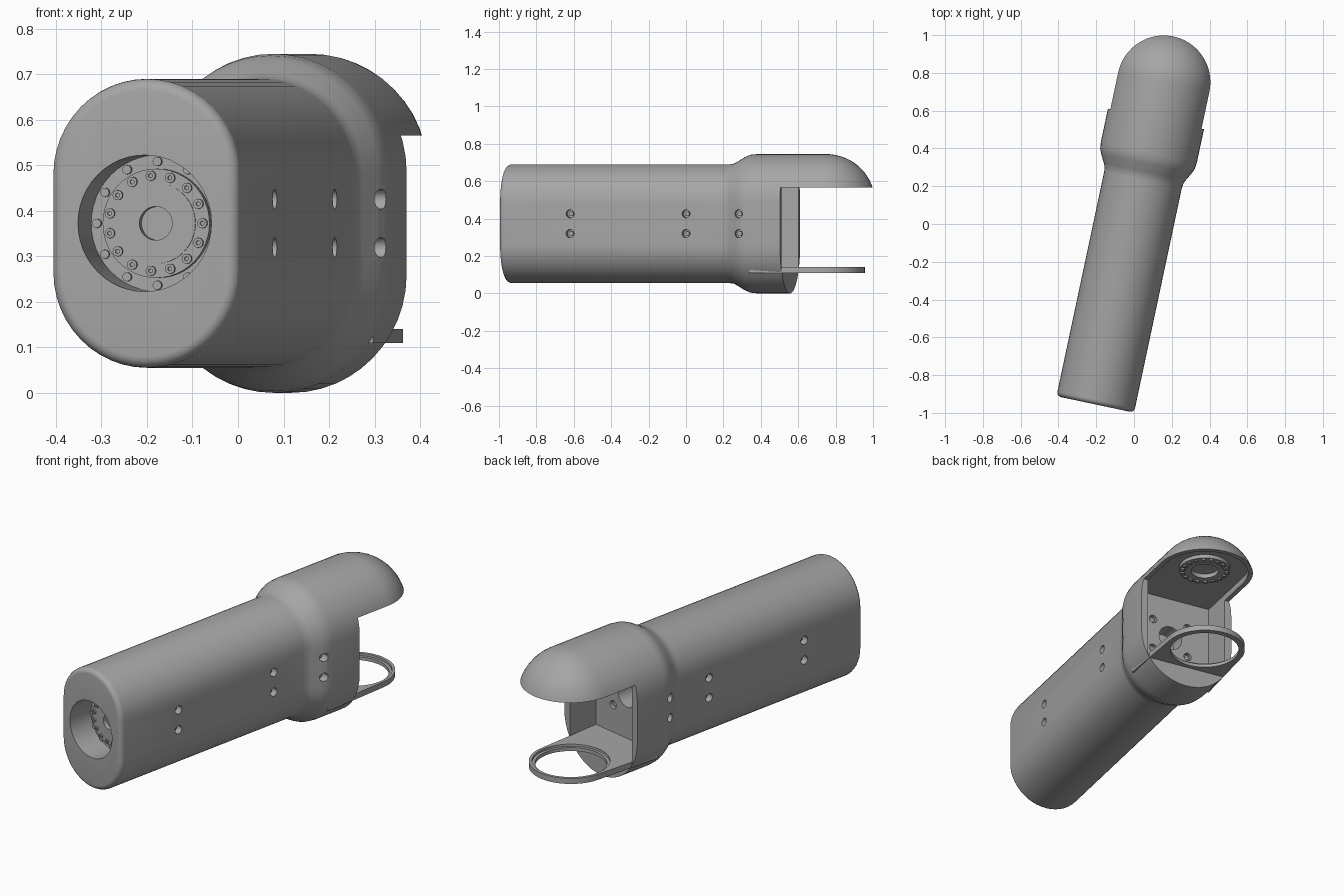
import bpy, bmesh, math
from mathutils import Matrix, Vector

if "Cube" in bpy.data.objects:
    bpy.data.objects.remove(bpy.data.objects["Cube"], do_unlink=True)

MID = 0.3725          # height of the arm's axis
END = 1.744           # distance from front face to wrist pivot
PLACE = Matrix.Translation((-0.205, -0.955, 0)) @ Matrix.Rotation(math.radians(-12), 4, "Z")

grey = bpy.data.materials.new("satin grey")
grey.use_nodes = True
colour = (0.38, 0.38, 0.38, 1)
grey.diffuse_color = colour
grey.node_tree.nodes["Principled BSDF"].inputs["Base Color"].default_value = colour


def make(name, bm):
    bmesh.ops.recalc_face_normals(bm, faces=bm.faces)
    mesh = bpy.data.meshes.new(name)
    bm.to_mesh(mesh)
    bm.free()
    mesh.materials.append(grey)
    obj = bpy.data.objects.new(name, mesh)
    bpy.context.collection.objects.link(obj)
    return obj


def cylinder(bm, axis, centre, radius, length, sides=32):
    turn = Vector((0, 0, 1)).rotation_difference(Vector(axis)).to_matrix().to_4x4()
    bmesh.ops.create_cone(bm, cap_ends=True, segments=sides, radius1=radius, radius2=radius,
                          depth=length, matrix=Matrix.Translation(centre) @ turn)


def prism(bm, outline, z0, z1):
    low = [bm.verts.new((x, y, z0)) for x, y in outline]
    high = [bm.verts.new((x, y, z1)) for x, y in outline]
    n = len(outline)
    bm.faces.new(low)
    bm.faces.new(high)
    for i in range(n):
        j = (i + 1) % n
        bm.faces.new((low[i], low[j], high[j], high[i]))


def round_ended(half_width, start, radius, steps=40):
    arc = [(radius * math.cos(math.pi * i / steps), END + radius * math.sin(math.pi * i / steps))
           for i in range(steps + 1)]
    return [(-half_width, start), (half_width, start)] + arc


def cut(target, bm):
    cutter = make("cutter", bm)
    cutter.hide_render = True
    mod = target.modifiers.new("cut", "BOOLEAN")
    mod.operation, mod.solver, mod.object = "DIFFERENCE", "EXACT", cutter
    bpy.context.view_layer.update()
    result = bpy.data.meshes.new_from_object(
        target.evaluated_get(bpy.context.evaluated_depsgraph_get()))
    target.modifiers.clear()
    target.data = result
    bpy.data.objects.remove(cutter, do_unlink=True)


def section(radius, half_straight, steps=24):
    pts = []
    for side in (1, -1):
        for i in range(steps + 1):
            a = math.pi * i / steps
            pts.append((side * radius * math.cos(a),
                        MID + side * (half_straight + radius * math.sin(a))))
    return pts


# Arm body: stadium sections lofted from the rounded front to the domed wrist
stations = [(0.025 * (1 - math.cos(a)), 0.185 + 0.025 * math.sin(a), 0.1075)
            for a in (math.pi / 2 * i / 5 for i in range(6))]
stations += [(1.215, 0.21, 0.1075), (1.24, 0.213, 0.108), (1.26, 0.222, 0.109),
             (1.305, 0.246, 0.112), (1.33, 0.256, 0.1125), (1.365, 0.26, 0.1125)]
stations += [(END + 0.26 * math.sin(a), 0.26 * math.cos(a), 0.1125)
             for a in (math.pi / 2 * i / 16 for i in range(16))]
bm = bmesh.new()
rings = [[bm.verts.new((x, u, z)) for x, z in section(r, h)] for u, r, h in stations]
for a, b in zip(rings, rings[1:]):
    for i in range(len(a)):
        j = (i + 1) % len(a)
        bm.faces.new((a[i], a[j], b[j], b[i]))
bm.faces.new(rings[0])
bm.faces.new(rings[-1])
body = make("arm_body", bm)

# Open wrist: remove everything behind the side walls and under the dome
bm = bmesh.new()
prism(bm, [(-0.5, 1.545), (0.5, 1.545), (0.5, 2.3), (-0.5, 2.3)], -0.2, 0.565)
cut(body, bm)
bm = bmesh.new()
prism(bm, round_ended(0.222, 1.37, 0.222), 0.13, 0.6)
cut(body, bm)

# Front bore, rear bore, rear bolt holes and side bolt holes
bm = bmesh.new()
cylinder(bm, (0, 1, 0), (0, 0.04, MID), 0.15, 0.2, 48)
cylinder(bm, (0, 1, 0), (0, 1.34, MID), 0.065, 0.12)
corners = [(x, z) for x in (-0.1, 0.1) for z in (MID - 0.085, MID + 0.085)]
for x, z in corners:
    cylinder(bm, (0, 1, 0), (x, 1.37, z), 0.022, 0.04, 20)
side_bolts = [(s, u, r, MID + dz) for s in (-1, 1) for dz in (-0.053, 0.053)
              for u, r in ((0.387, 0.21), (1.021, 0.21), (1.317, 0.25))]
for s, u, r, z in side_bolts:
    cylinder(bm, (1, 0, 0), (s * r, u, z), 0.022, 0.08, 20)
cut(body, bm)

# Bolts seated in those holes
bm = bmesh.new()
for s, u, r, z in side_bolts:
    cylinder(bm, (1, 0, 0), (s * (r - 0.036), u, z), 0.013, 0.02, 12)
for x, z in corners:
    cylinder(bm, (0, 1, 0), (x, 1.35, z), 0.013, 0.02, 12)
body_bolts = make("body_bolts", bm)

# Support ring below the wrist, with a stepped seat
bm = bmesh.new()
prism(bm, round_ended(0.222, 1.37, 0.205), 0.11, 0.14)
ring = make("support_ring", bm)
for radius, z in ((0.175, 0.12), (0.19, 0.178)):
    bm = bmesh.new()
    cylinder(bm, (0, 0, 1), (0, END, z), radius, 0.1, 64)
    cut(ring, bm)


def flange(name, origin, axis, hole, outer, bolt_count, bolt_radius):
    """Bolted drive flange facing along axis, with its back at origin."""
    origin, axis = Vector(origin), Vector(axis)
    bm = bmesh.new()
    cylinder(bm, axis, origin + axis * 0.008, outer, 0.024, 48)
    disc = make(name, bm)
    bm = bmesh.new()
    cylinder(bm, axis, origin, hole, 0.2)
    cut(disc, bm)
    # raised centre hub
    bm = bmesh.new()
    cylinder(bm, axis, origin + axis * 0.012, outer * 0.74, 0.022, 48)
    hub = make(name + "_hub", bm)
    bm = bmesh.new()
    cylinder(bm, axis, origin, hole, 0.2)
    cut(hub, bm)
    # bolt circle with sunk sockets
    across = Vector((1, 0, 0))
    up = axis.cross(across)
    spots = [origin + bolt_radius * (across * math.cos(a) + up * math.sin(a))
             for a in (2 * math.pi * i / bolt_count for i in range(bolt_count))]
    bm = bmesh.new()
    for p in spots:
        cylinder(bm, axis, p + axis * 0.02, 0.011, 0.016, 12)
    bolts = make(name + "_bolts", bm)
    bm = bmesh.new()
    for p in spots:
        cylinder(bm, axis, p + axis * 0.03, 0.005, 0.016, 6)
    cut(bolts, bm)
    return [disc, hub, bolts]


parts = [body, body_bolts, ring]
parts += flange("front_flange", (0, 0.14, MID), (0, -1, 0), 0.037, 0.12, 15, 0.105)
parts += flange("wrist_flange", (0, END, 0.6), (0, 0, -1), 0.07, 0.13, 18, 0.113)

# Outer bolt circle on the floor of the front bore
bm = bmesh.new()
for i in range(12):
    a = math.pi * i / 6
    cylinder(bm, (0, 1, 0), (0.136 * math.cos(a), 0.137, MID + 0.136 * math.sin(a)), 0.01, 0.014, 12)
parts.append(make("front_bore_bolts", bm))

# Place the arm and shade it smooth with sharp edges kept
for obj in parts:
    obj.matrix_world = PLACE
    bpy.ops.object.select_all(action="DESELECT")
    obj.select_set(True)
    bpy.context.view_layer.objects.active = obj
    bpy.ops.object.shade_smooth_by_angle(angle=math.radians(30))
